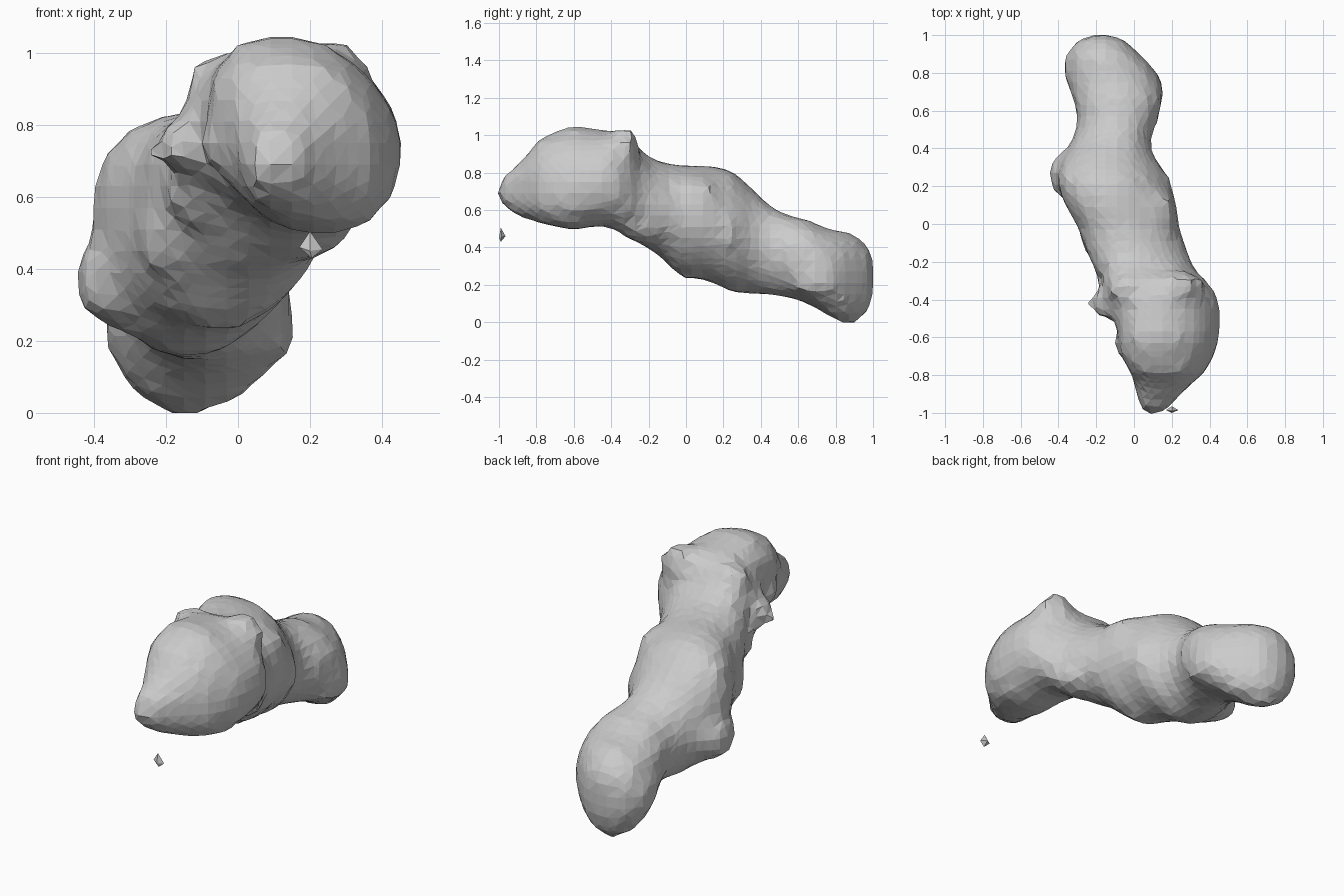
import bpy, bmesh, math
from mathutils import Vector, Matrix

if "Cube" in bpy.data.objects:
    bpy.data.objects.remove(bpy.data.objects["Cube"])

# Sections along the body: y, left x, right x, bottom z, top z, sideways lean of the top
SECTIONS = [
    (-1.01, .05, .15, .65, .75, 0), (-.93, .02, .22, .58, .82, 0), (-.86, .0, .29, .55, .88, 0),
    (-.79, -.01, .37, .53, .975, -.04), (-.7, -.05, .42, .51, 1.02, -.07), (-.6, -.06, .45, .49, 1.055, -.08),
    (-.5, -.09, .455, .51, 1.035, -.07), (-.4, -.12, .45, .51, 1.03, -.04), (-.31, -.14, .40, .45, 1.0, -.02),
    (-.25, -.2, .32, .42, .91, -.03), (-.15, -.25, .29, .36, .86, -.04), (-.02, -.29, .245, .23, .84, -.05),
    (.1, -.36, .23, .23, .84, -.06), (.18, -.39, .21, .19, .83, -.06), (.25, -.41, .19, .155, .81, -.05),
    (.35, -.37, .11, .15, .72, -.03), (.45, -.32, .08, .145, .62, 0), (.55, -.30, .13, .13, .57, 0),
    (.65, -.32, .15, .10, .55, 0), (.75, -.36, .145, .04, .50, 0), (.82, -.375, .11, -.005, .49, 0),
    (.9, -.36, .03, -.005, .475, 0), (.96, -.31, -.03, .04, .42, 0), (1.0, -.25, -.1, .12, .37, 0),
]
SIDES = 24


def finish(name, bm):
    mesh = bpy.data.meshes.new(name)
    bmesh.ops.recalc_face_normals(bm, faces=bm.faces)
    bm.to_mesh(mesh)
    bm.free()
    obj = bpy.data.objects.new(name, mesh)
    bpy.context.collection.objects.link(obj)
    return obj


def rounded(v, power):
    return math.copysign(abs(v) ** power, v)


# Main winding body: boxy snout, middle and tail pinched below
bm = bmesh.new()
rings = []
for y, x0, x1, z0, z1, lean in SECTIONS:
    ring = []
    for i in range(SIDES):
        a = 2 * math.pi * (i + .001) / SIDES
        c, s = math.cos(a), math.sin(a)
        power = .8 if y < -.65 else .93
        if -.2 < y < .4 and s < 0 and c > 0:
            power = 1.2
        elif y > .5 and s < 0 and c < 0:
            power = 1.1
        c, s = rounded(c, power), rounded(s, power)
        shift = lean * s * (1 if s > 0 else .5 if y < -.2 else 0)
        ring.append(bm.verts.new(((x0 + x1) / 2 + (x1 - x0) / 2 * c + shift, y,
                                  (z0 + z1) / 2 + (z1 - z0) / 2 * s)))
    rings.append(ring)
for a, b in zip(rings, rings[1:]):
    for i in range(SIDES):
        j = (i + 1) % SIDES
        bm.faces.new((a[i], a[j], b[j], b[i]))
bm.faces.new(rings[0])
bm.faces.new(rings[-1])

# Knobs and swellings on the surface: centre and radii
KNOBS = [
    ((-.12, -.43, .74), (.14, .07, .08)), ((-.04, -.34, .84), (.12, .1, .19)),
    ((.26, -.33, .92), (.12, .09, .13)), ((-.04, -.64, .74), (.08, .07, .08)),
    ((-.34, .26, .37), (.12, .13, .14)), ((.2, -.24, .5), (.12, .11, .08)),
    ((.08, .7, .21), (.09, .13, .08)), ((-.1, -.28, .62), (.11, .1, .11)),
    ((.04, -.62, .88), (.13, .16, .13)), ((.07, .02, .61), (.17, .22, .19)),
    ((-.17, -.08, .5), (.12, .12, .15)),
]
for centre, radii in KNOBS:
    m = Matrix.Translation(Vector(centre)) @ Matrix.Diagonal((*radii, 1))
    bmesh.ops.create_icosphere(bm, subdivisions=2, radius=1, matrix=m)
body = finish("lumpy_body", bm)

# Fuse into one coarse, faceted skin
remesh = body.modifiers.new("fuse", 'REMESH')
remesh.mode = 'VOXEL'
remesh.voxel_size = .06
body.modifiers.new("facets", 'TRIANGULATE')

# Loose chip below the front end
bm = bmesh.new()
tips = [bm.verts.new(p) for p in ((.17, -.985, .46), (.2, -1, .45), (.235, -.985, .455), (.2, -.965, .46))]
up, down = bm.verts.new((.2, -.99, .505)), bm.verts.new((.205, -.99, .43))
for i in range(4):
    bm.faces.new((tips[i], tips[(i + 1) % 4], up))
    bm.faces.new((tips[(i + 1) % 4], tips[i], down))
finish("loose_chip", bm)
